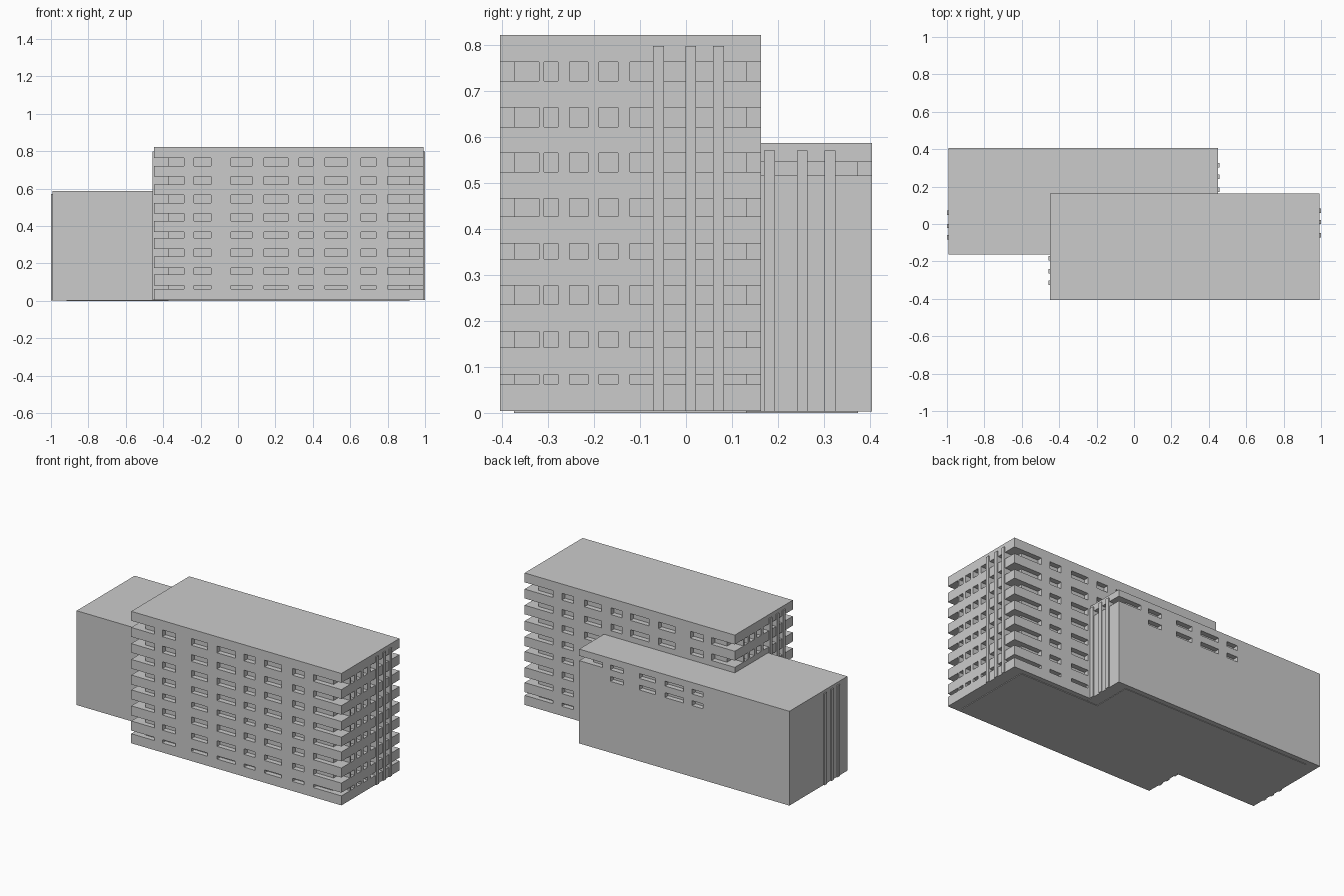
import bpy
import bmesh

if "Cube" in bpy.data.objects:
    bpy.data.objects.remove(bpy.data.objects["Cube"])

# Tall block footprint; the low block is the same design turned 180 degrees
X0, X1, Y0, Y1, TOP, BASE = -0.449, 0.993, -0.405, 0.163, 0.822, 0.004
DX, DY = 0.075, 0.031           # depth of window recesses on end / long walls
FIN_OUT = 0.007
ROWS = [(0.063, 0.083), (0.142, 0.177), (0.236, 0.277), (0.335, 0.369),
        (0.427, 0.467), (0.524, 0.566), (0.622, 0.664), (0.722, 0.764)]
LONG = [(-0.235, -0.144), (-0.037, 0.075), (0.14, 0.267),
        (0.326, 0.40), (0.465, 0.583), (0.658, 0.738)]
END = [(-0.309, -0.278), (-0.254, -0.213), (-0.189, -0.148)]
FINS = [(-0.072, -0.048), (-0.001, 0.022), (0.059, 0.083)]
E = 0.02                        # cutter overshoot


def add_box(bm, x, y, z):
    c = bmesh.ops.create_cube(bm, size=1)["verts"]
    for v in c:
        v.co = [a + (b - a) * (t + 0.5) for (a, b), t in zip((x, y, z), v.co)]


def add_prism(bm, pts, z):
    face = bm.faces.new([bm.verts.new((px, py, z[0])) for px, py in pts])
    ext = bmesh.ops.extrude_face_region(bm, geom=[face])["geom"]
    for v in ext:
        if isinstance(v, bmesh.types.BMVert):
            v.co.z = z[1]


def corner(bm, sx, sy, reach_x, reach_y, z):
    """L-shaped opening wrapping a corner; sx, sy pick the corner."""
    cx, cy = (X1 if sx > 0 else X0), (Y1 if sy > 0 else Y0)
    ox, oy, ix, iy = cx + sx * E, cy + sy * E, cx - sx * DX, cy - sy * DY
    add_prism(bm, [(ox, oy), (reach_x, oy), (reach_x, iy),
                   (ix, iy), (ix, reach_y), (ox, reach_y)], z)


def finish(bm, name, turn, scale):
    for v in bm.verts:
        if turn:
            v.co.x, v.co.y = -v.co.x, -v.co.y
        v.co.z *= scale
    bmesh.ops.recalc_face_normals(bm, faces=bm.faces)
    me = bpy.data.meshes.new(name)
    bm.to_mesh(me)
    bm.free()
    ob = bpy.data.objects.new(name, me)
    bpy.context.collection.objects.link(ob)
    return ob


def end_y(sx, y):
    """Left end wall is the right end wall turned about the block centre."""
    return y if sx > 0 else (Y0 + Y1 - y[1], Y0 + Y1 - y[0])


def block(name, turn, scale):
    # Solid walls and roof
    bm = bmesh.new()
    add_box(bm, (X0, X1), (Y0, Y1), (BASE, TOP))
    walls = finish(bm, name + "_walls", turn, scale)

    # Window openings
    bm = bmesh.new()
    for z in ROWS:
        for x in LONG:
            add_box(bm, x, (Y0 - E, Y0 + DY), z)
            add_box(bm, x, (Y1 - DY, Y1 + E), z)
        for y in END:
            add_box(bm, (X1 - DX, X1 + E), y, z)
            add_box(bm, (X0 - E, X0 + DX), end_y(-1, y), z)
        corner(bm, 1, -1, 0.80, -0.32, z)
        corner(bm, 1, 1, 0.80, -0.122, z)
        corner(bm, -1, 1, -0.29, Y0 + Y1 + 0.32, z)
        corner(bm, -1, -1, -0.29, Y0 + Y1 + 0.122, z)
    cutter = finish(bm, name + "_window_cutter", turn, scale)
    cutter.hide_render = True
    mod = walls.modifiers.new("windows", "BOOLEAN")
    mod.operation, mod.solver, mod.object = "DIFFERENCE", "EXACT", cutter
    bpy.context.view_layer.objects.active = walls
    bpy.ops.object.modifier_apply(modifier=mod.name)
    bpy.data.objects.remove(cutter)

    # Vertical fins on both end walls
    bm = bmesh.new()
    for y in FINS:
        add_box(bm, (X1 - DX, X1 + FIN_OUT), y, (BASE, 0.798))
        add_box(bm, (X0 - FIN_OUT, X0 + DX), end_y(-1, y), (BASE, 0.798))
    finish(bm, name + "_fins", turn, scale)

    # Recessed plinth
    bm = bmesh.new()
    add_box(bm, (X0 + DX, X1 - DX), (Y0 + DY, Y1 - DY), (0, 0.03))
    finish(bm, name + "_plinth", turn, scale)


block("tall_block", False, 1.0)
block("low_block", True, 0.715)
